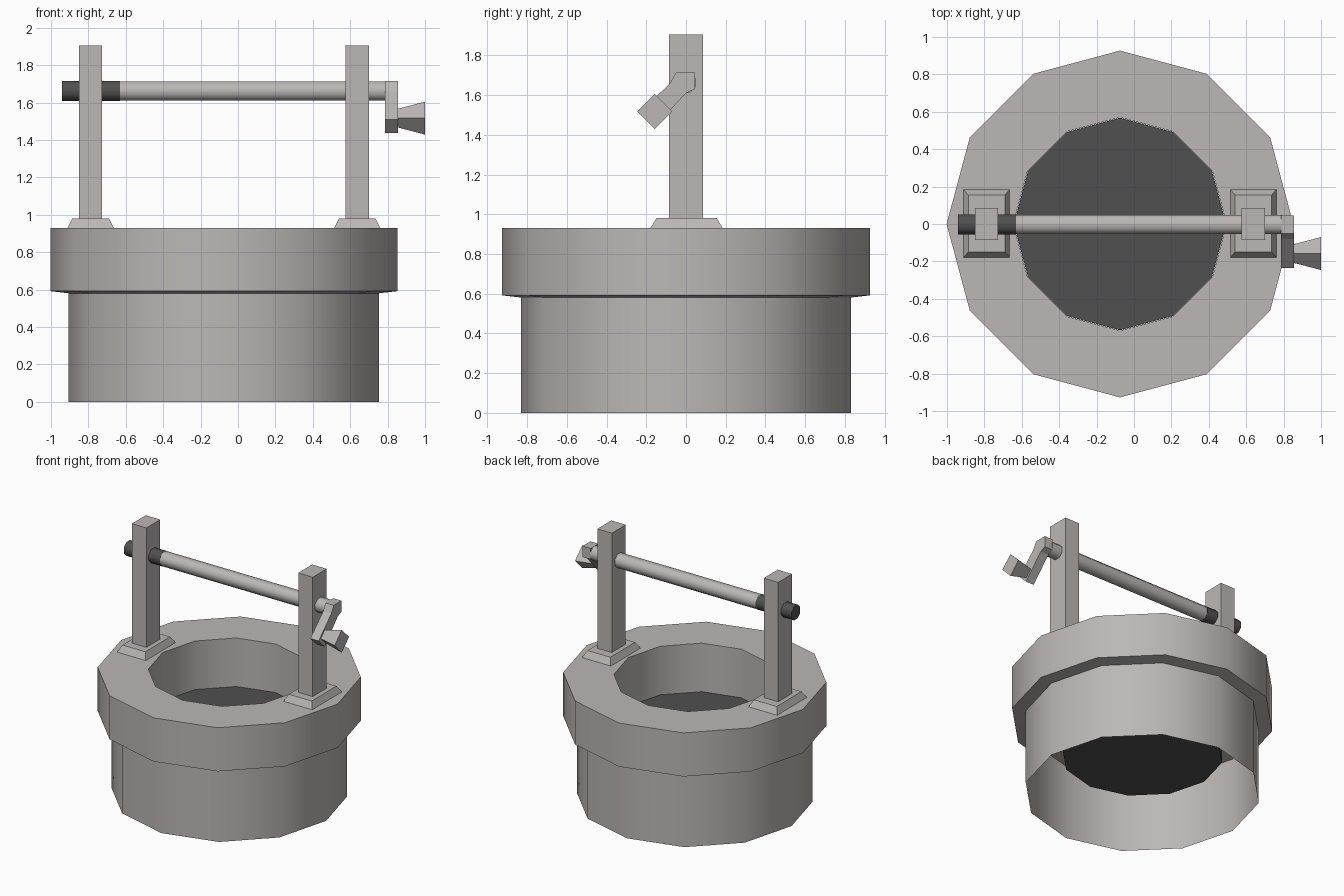
import bpy, bmesh, math

if "Cube" in bpy.data.objects:
    bpy.data.objects.remove(bpy.data.objects["Cube"], do_unlink=True)

CX = -0.075      # centre of the round well
AXLE_Z = 1.662


def material(name, color):
    m = bpy.data.materials.new(name)
    m.use_nodes = True
    m.diffuse_color = color
    m.node_tree.nodes["Principled BSDF"].inputs["Base Color"].default_value = color
    return m


stone = material("warm light grey", (0.50, 0.475, 0.465, 1))
dark = material("dark grey", (0.08, 0.08, 0.08, 1))


def finish(name, bm, mat, smooth=False):
    bmesh.ops.recalc_face_normals(bm, faces=bm.faces)
    mesh = bpy.data.meshes.new(name)
    bm.to_mesh(mesh)
    bm.free()
    mesh.materials.append(mat)
    ob = bpy.data.objects.new(name, mesh)
    bpy.context.collection.objects.link(ob)
    if smooth:
        bpy.ops.object.select_all(action="DESELECT")
        ob.select_set(True)
        bpy.context.view_layer.objects.active = ob
        bpy.ops.object.shade_smooth_by_angle(angle=math.radians(50))
    return ob


def loft(name, rings, mat, smooth=False, closed=False, caps=True):
    """Bridge equal-length rings of points into a skin."""
    bm = bmesh.new()
    loops = [[bm.verts.new(p) for p in ring] for ring in rings]
    n = len(loops[0])
    pairs = list(zip(loops, loops[1:]))
    if closed:
        pairs.append((loops[-1], loops[0]))
    for a, b in pairs:
        for i in range(n):
            j = (i + 1) % n
            bm.faces.new((a[i], a[j], b[j], b[i]))
    if caps and not closed:
        bm.faces.new(loops[0])
        bm.faces.new(loops[-1])
    return finish(name, bm, mat, smooth)


def circle(r, z, n=12):
    return [(CX + r * math.cos(math.tau * i / n), r * math.sin(math.tau * i / n), z)
            for i in range(n)]


def rect(x, y, hx, hy, z):
    return [(x + sx * hx, y + sy * hy, z)
            for sx, sy in ((-1, -1), (1, -1), (1, 1), (-1, 1))]


def rod_ring(x, r, n=8):
    return [(x, -0.003 + r * math.cos(math.tau * (i + 0.5) / n),
             AXLE_Z + r * math.sin(math.tau * (i + 0.5) / n)) for i in range(n)]


def diamond(x, r):
    return [(x, -0.158 + r * dy, 1.517 + r * dz)
            for dy, dz in ((-1, 0), (0, 1), (1, 0), (0, -1))]


# Round wall, rim with a sloping underside, and dark core
loft("well_wall", [circle(0.83, 0), circle(0.83, 0.6)], stone, True, caps=False)
loft("well_rim", [circle(0.57, 0.55), circle(0.927, 0.592),
                  circle(0.927, 0.93), circle(0.57, 0.93)], stone, True, closed=True)
loft("well_core", [circle(0.568, 0.3), circle(0.568, 0.555)], dark)

# Posts on bevelled footings
for side, x in (("right", -0.788), ("left", 0.638)):
    loft(side + "_post", [rect(x, 0, 0.062, 0.085, 0.93),
                          rect(x, 0, 0.062, 0.085, 1.905)], stone)
    loft(side + "_footing", [rect(x, 0.003, 0.123, 0.182, 0.93),
                             rect(x, 0.003, 0.098, 0.152, 0.98)], stone)

# Axle with a dark end
loft("axle", [rod_ring(-0.63, 0.056), rod_ring(0.79, 0.056)], stone, True)
loft("axle_end", [rod_ring(-0.94, 0.057), rod_ring(-0.63, 0.057)], dark, True)

# Crank arm and flared grip
arm = [(-0.05, 1.715), (0.045, 1.715), (0.045, 1.63), (0, 1.61),
       (-0.16, 1.437), (-0.235, 1.51), (-0.08, 1.66)]
loft("crank_arm", [[(x, y, z) for y, z in arm] for x in (0.785, 0.855)], stone)
loft("crank_grip", [diamond(0.855, 0.05), diamond(1.0, 0.088)], stone)
